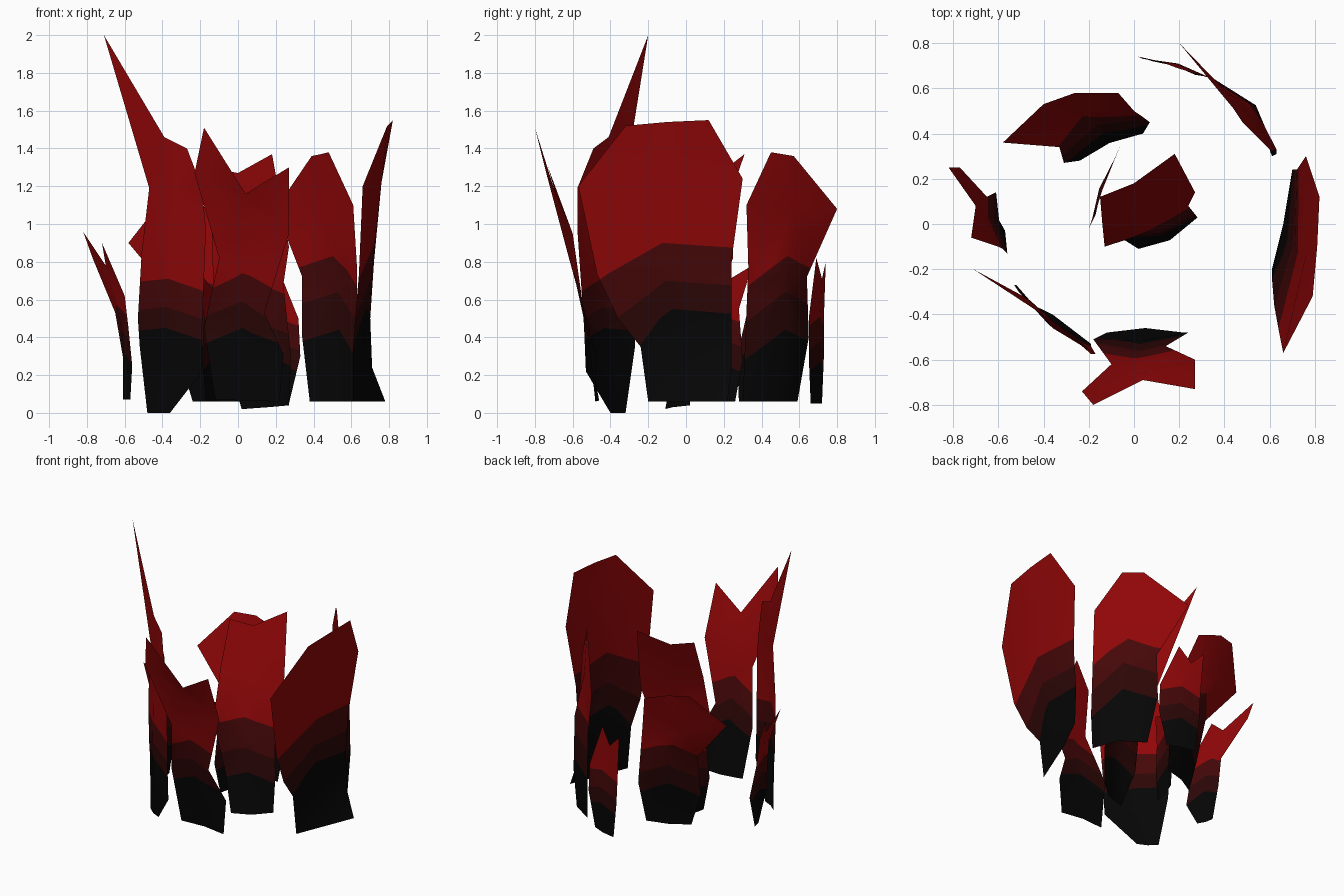
import bpy
import bmesh
from mathutils import Vector

default_cube = bpy.data.objects.get("Cube")
if default_cube:
    bpy.data.objects.remove(default_cube, do_unlink=True)


def make_material(name, red, green, blue):
    colour = (red, green, blue, 1)
    material = bpy.data.materials.new(name)
    material.use_nodes = True
    material.diffuse_color = colour
    shader = material.node_tree.nodes["Principled BSDF"]
    shader.inputs["Base Color"].default_value = colour
    shader.inputs["Roughness"].default_value = 1
    return material


# Colour bands, from the root of a shard to its tip
BANDS = [
    make_material("charred black", .0018, .0018, .0018),
    make_material("ember brown", .026, .002, .002),
    make_material("dark red", .06, .0022, .0025),
    make_material("blood red", .28, .002, .0025),
]


def split_polygon(polygon, level):
    """Split a polygon of (x, y, z, band height) points at one band height."""
    below, above = [], []
    for start, end in zip(polygon, polygon[1:] + polygon[:1]):
        (below if start.w <= level else above).append(start)
        if (start.w <= level) != (end.w <= level):
            crossing = start.lerp(end, (level - start.w) / (end.w - start.w))
            below.append(crossing)
            above.append(crossing)
    return below, above


def shard(name, left, right, crest, bow, levels, hump, tilt=0):
    """Thin jagged sheet between two side rails, bowed along its middle.

    The crest is the middle point of the top edge. The colour bands rise by
    the hump along the middle line and lean by the tilt from side to side.
    """
    left = [Vector(point) for point in left]
    right = [Vector(point) for point in right]
    middle = []
    for start, end, depth in zip(left, right, bow):
        across = end - start
        outward = Vector((across.y, -across.x, 0)).normalized()
        middle.append((start + end) / 2 + outward * depth)
    middle.append(Vector(crest))

    # Each point carries its height relative to the band lines
    columns = []
    for rail, offset in ((left, -tilt / 2), (middle, hump), (right, tilt / 2)):
        columns.append([Vector((*p, p.z - offset)) for p in rail])

    pieces = []
    for near, far in zip(columns, columns[1:]):
        for row in range(len(near) - 1):
            a, b = near[row], far[row]
            c, d = far[row + 1], near[row + 1]
            # Use the shorter diagonal of each cell
            if (a - c).length < (b - d).length:
                pieces += [[a, b, c], [a, c, d]]
            else:
                pieces += [[a, b, d], [b, c, d]]

    mesh = bpy.data.meshes.new(name)
    for material in BANDS:
        mesh.materials.append(material)
    bm = bmesh.new()
    for band in range(len(BANDS)):
        rest = []
        for piece in pieces:
            if band < len(levels):
                piece, above = split_polygon(piece, levels[band])
                if len(above) > 2:
                    rest.append(above)
            if len(piece) > 2:
                face = bm.faces.new([bm.verts.new(p.xyz) for p in piece])
                face.material_index = band
                face.smooth = True
        pieces = rest
    bmesh.ops.remove_doubles(bm, verts=bm.verts, dist=0.0005)
    bm.to_mesh(mesh)
    bm.free()
    shard_object = bpy.data.objects.new(name, mesh)
    bpy.context.collection.objects.link(shard_object)


# Front shard with two uneven points and a notched side
shard("front_shard",
      left=[(-.12, -.48, .07), (-.18, -.51, .45), (-.1, -.62, .82),
            (-.23, -.74, 1.27), (-.18, -.8, 1.51)],
      right=[(.22, -.48, .06), (.24, -.48, .31), (.14, -.54, .53),
             (.27, -.6, .95), (.27, -.73, 1.3)],
      crest=(.04, -.69, 1.16), bow=(-.02, .02, 0, -.01),
      levels=(.37, .51, .66), hump=.08)

# Tallest shard, at the front on the model's right
shard("front_right_spike",
      left=[(-.48, -.32, 0), (-.52, -.27, .35), (-.53, -.27, .5),
            (-.51, -.3, .85), (-.47, -.33, 1.19), (-.71, -.2, 2)],
      right=[(-.36, -.4, 0), (-.19, -.53, .22), (-.19, -.54, .46),
             (-.17, -.575, .97), (-.19, -.575, 1.19), (-.27, -.49, 1.4)],
      crest=(-.39, -.41, 1.46), bow=(.01, .04, .04, .03, 0),
      levels=(.41, .52, .67), hump=.04, tilt=-.05)

# Wide shard on the model's left
shard("left_wide_shard",
      left=[(.61, -.2, .06), (.61, -.24, .35), (.62, -.36, .5),
            (.64, -.47, .73), (.66, -.57, 1.2), (.79, -.32, 1.52)],
      right=[(.78, .22, .06), (.71, .24, .24), (.7, .24, .5),
             (.72, .24, .8), (.76, .3, 1.24), (.82, .12, 1.55)],
      crest=(.81, -.1, 1.54), bow=(0, 0, .01, .03, .05),
      levels=(.44, .59, .79), hump=.11, tilt=.17)

# Curved shard at the back on the model's left
shard("back_left_shard",
      left=[(.38, .59, .06), (.34, .65, .4), (.34, .64, .72),
            (.2, .8, 1.08), (.39, .57, 1.36)],
      right=[(.61, .3, .06), (.63, .31, .3), (.63, .33, .77),
             (.61, .32, 1.1), (.48, .45, 1.38)],
      crest=(.44, .51, 1.37), bow=(-.06, -.07, -.06, -.02),
      levels=(.33, .53, .72), hump=.11, tilt=-.1)

# Shard behind the centre, leaning back
shard("back_shard",
      left=[(-.24, .28, .06), (-.31, .27, .3), (-.33, .34, .6),
            (-.58, .36, .9), (-.4, .53, 1.13)],
      right=[(.04, .4, .06), (.07, .45, .35), (.03, .48, .6),
             (0, .5, .8), (-.07, .58, 1.05)],
      crest=(-.26, .58, 1.12), bow=(-.02, -.03, -.05, -.07),
      levels=(.28, .43, .61), hump=.1)

# Central shard
shard("centre_shard",
      left=[(.02, -.11, .02), (-.06, -.06, .28), (-.13, -.1, .65),
            (-.14, 0, 1), (-.15, .12, 1.3)],
      right=[(.27, .02, .04), (.28, .03, .3), (.24, .08, .68),
             (.27, .14, .88), (.18, .31, 1.37)],
      crest=(0, .18, 1.27), bow=(.03, .04, .03, .02),
      levels=(.25, .42, .63), hump=.07)

# Forked shard on the model's right
shard("right_forked_shard",
      left=[(-.61, .08, .07), (-.61, .14, .3), (-.65, .12, .53),
            (-.77, .25, .82), (-.82, .25, .96)],
      right=[(-.57, -.03, .07), (-.56, -.13, .25), (-.58, -.11, .45),
             (-.6, -.1, .62), (-.72, -.06, .9)],
      crest=(-.7, .08, .78), bow=(.01, .01, .01, 0),
      levels=(.25, .38, .51), hump=.06)

# Two small splinters, one at the back and one beside the centre
shard("back_splinter",
      left=[(.08, .72, .05), (.05, .73, .3), (.04, .73, .5),
            (.02, .74, .8)],
      right=[(.27, .66, .05), (.33, .65, .3), (.32, .65, .5),
             (.19, .69, .82)],
      crest=(.11, .72, .71), bow=(-.01, -.02, -.02),
      levels=(.22, .33, .46), hump=.05)
shard("centre_splinter",
      left=[(-.1, .26, .06), (-.08, .3, .28), (-.09, .28, .55),
            (-.06, .35, .78)],
      right=[(-.17, .04, .06), (-.19, 0, .28), (-.18, .02, .5),
             (-.2, -.02, .74)],
      crest=(-.14, .15, .66), bow=(.01, .02, .01),
      levels=(.22, .35, .48), hump=.05)
